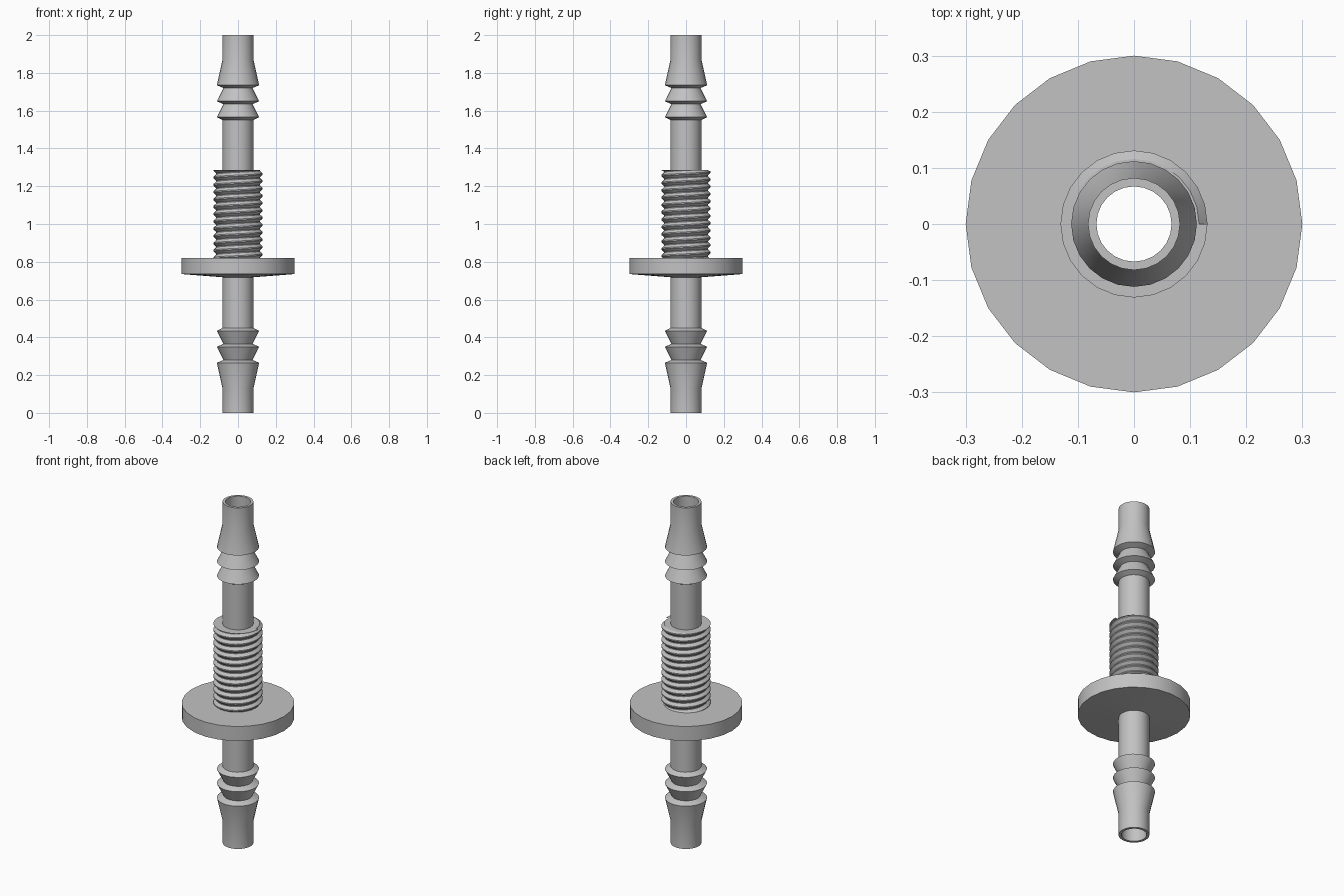
import bpy, bmesh
from math import cos, sin, tau, radians

if "Cube" in bpy.data.objects:
    bpy.data.objects.remove(bpy.data.objects["Cube"], do_unlink=True)

SIDES = 24
BORE, PIPE, ROOT, CREST = 0.067, 0.082, 0.116, 0.131
FLANGE_BOTTOM, FLANGE_TOP, STEM_TOP = 0.735, 0.82, 1.285
NECK_END = 0.718

grey = bpy.data.materials.new("grey plastic")
grey.use_nodes = True
colour = (0.54, 0.54, 0.54, 1)
grey.diffuse_color = colour
grey.node_tree.nodes["Principled BSDF"].inputs["Base Color"].default_value = colour


def finish(name, bm):
    mesh = bpy.data.meshes.new(name)
    bm.to_mesh(mesh)
    bm.free()
    mesh.materials.append(grey)
    obj = bpy.data.objects.new(name, mesh)
    bpy.context.collection.objects.link(obj)
    bpy.ops.object.select_all(action="DESELECT")
    obj.select_set(True)
    bpy.context.view_layer.objects.active = obj
    bpy.ops.object.shade_smooth_by_angle(angle=radians(30))


def ring_point(bm, r, angle, z):
    return bm.verts.new((r * cos(angle), r * sin(angle), z))


def lathe(name, profile):
    """Revolve (radius, z) points; rising points face outward."""
    bm = bmesh.new()
    rings = [[ring_point(bm, r, tau * i / SIDES, z) for i in range(SIDES)]
             for r, z in profile]
    for low, high in zip(rings, rings[1:]):
        for i in range(SIDES):
            j = (i + 1) % SIDES
            bm.faces.new((low[i], low[j], high[j], high[i]))
    finish(name, bm)


# Hose barbs: three ridges and a tapered tip, mirrored to the lower end
barb = [(PIPE, 1.55)]
for ridge, neck in ((1.566, 1.635), (1.65, 1.72)):
    barb += [(0.112, ridge), (0.077, neck)]
barb += [(0.112, 1.735), (PIPE, 1.87), (PIPE, 2), (BORE, 2)]
lathe("upper_hose_barb", [(PIPE, STEM_TOP)] + barb)
lathe("lower_hose_barb", [(r, 2 - z) for r, z in reversed(barb)] + [(PIPE, NECK_END)])

# Through bore
lathe("bore", [(BORE, 2), (BORE, 0)])

# Flange with a slightly conical underside
lathe("flange", [(PIPE, NECK_END), (0.3, FLANGE_BOTTOM), (0.3, FLANGE_TOP), (ROOT, FLANGE_TOP)])

# Stem that carries the thread
lathe("threaded_stem", [(ROOT, FLANGE_TOP), (ROOT, STEM_TOP), (PIPE, STEM_TOP)])

# Helical thread, trimmed flat at the stem top and sunk into the flange
turns = 12
pitch = (STEM_TOP - FLANGE_TOP) / turns
section = [(ROOT, -0.45), (CREST, -0.08), (CREST, 0.08), (ROOT, 0.45)]
bm = bmesh.new()
previous = None
for step in range((turns + 1) * SIDES + 1):
    centre = FLANGE_TOP + pitch * (step / SIDES - 0.5)
    current = []
    for r, offset in section:
        z = min(max(centre + offset * pitch, FLANGE_TOP - 0.01), STEM_TOP)
        current.append(ring_point(bm, r, tau * step / SIDES, z))
    if previous:
        for k in range(len(section) - 1):
            bm.faces.new((previous[k], current[k], current[k + 1], previous[k + 1]))
    previous = current
bmesh.ops.remove_doubles(bm, verts=bm.verts[:], dist=0.00001)
bmesh.ops.dissolve_degenerate(bm, edges=bm.edges[:], dist=0.00001)
finish("screw_thread", bm)
